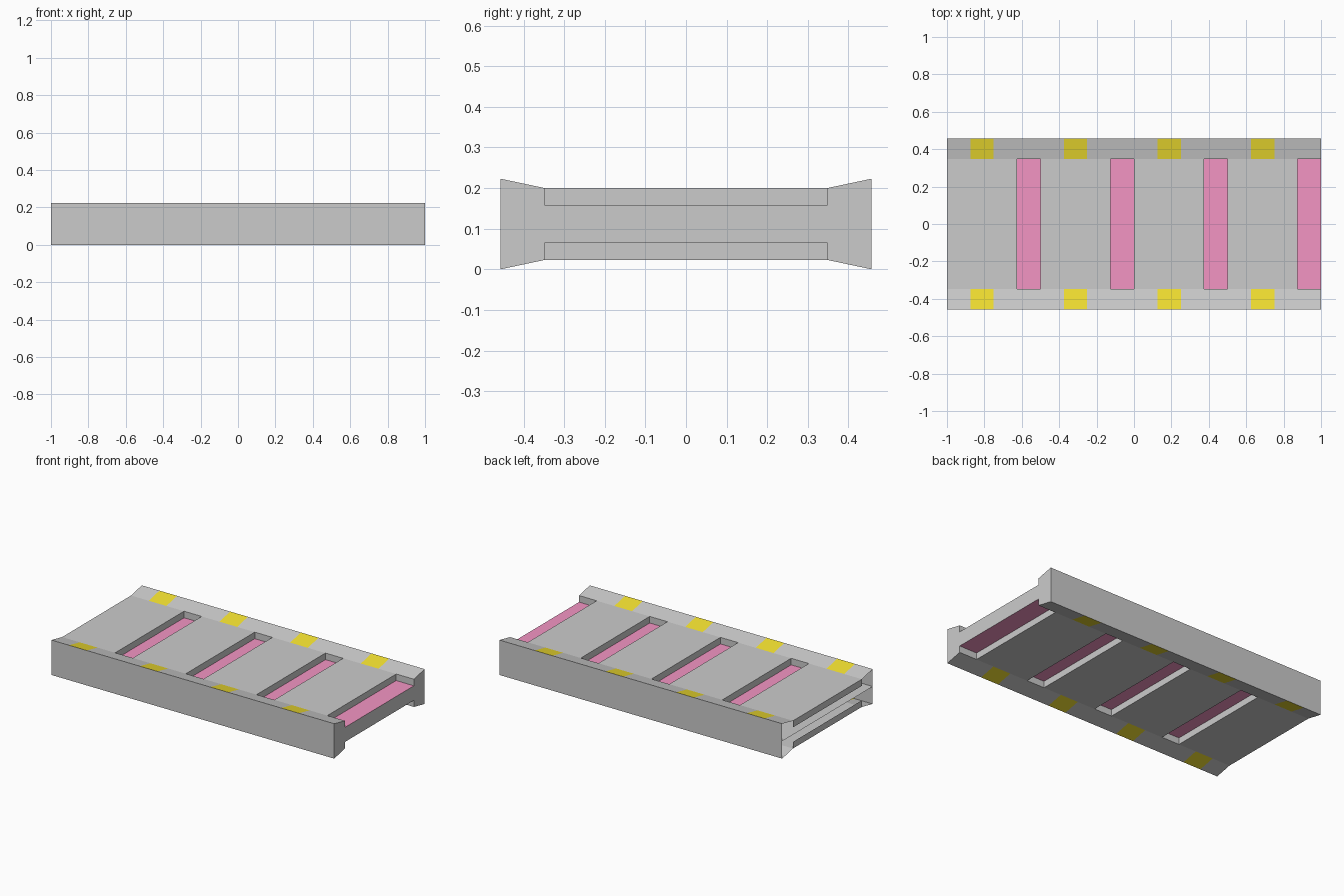
import bpy

if "Cube" in bpy.data.objects:
    bpy.data.objects.remove(bpy.data.objects["Cube"])

# Half section, measured from the mid height
MID = 0.1115
W, V = 0.457, 0.348            # outer edge, inner edge of sloped rims
RIM, DECK, SLOT = 0.1115, 0.0885, 0.0465   # heights above the middle
STEP = 0.5                     # module length
XA, XB, XC = 0.125, 0.25, 0.375  # marker start, marker end, slot start


def material(name, rgb):
    m = bpy.data.materials.new(name)
    m.diffuse_color = (*rgb, 1)
    m.use_nodes = True
    m.node_tree.nodes["Principled BSDF"].inputs["Base Color"].default_value = m.diffuse_color
    return m


def build(name, polys, mat=None, repeat=4):
    """Mesh from polygons, repeated along x and mirrored about mid height."""
    verts, faces = [], []
    for p in polys:
        faces.append(range(len(verts), len(verts) + len(p)))
        verts += p
    me = bpy.data.meshes.new(name)
    me.from_pydata(verts, [], [list(f) for f in faces])
    ob = bpy.data.objects.new(name, me)
    bpy.context.collection.objects.link(ob)
    ob.location = (-1, 0, MID)
    if mat:
        me.materials.append(mat)
    if repeat > 1:
        arr = ob.modifiers.new("repeat", 'ARRAY')
        arr.count = repeat
        arr.use_relative_offset = False
        arr.use_constant_offset = True
        arr.constant_offset_displace = (STEP, 0, 0)
    mir = ob.modifiers.new("mirror", 'MIRROR')
    mir.use_axis = (False, False, True)
    mir.use_clip = False
    return ob


def along(x0, x1, a, b):
    """Quad swept along x between section points a and b."""
    return [(x0, *a), (x1, *a), (x1, *b), (x0, *b)]


def across(x, z0, z1):
    """Slot end wall, facing -x for z0 < z1."""
    return [(x, -V, z0), (x, -V, z1), (x, V, z1), (x, V, z0)]


yellow = material("yellow", (0.88, 0.74, 0.03))
pink = material("pink", (0.9, 0.3, 0.55))

# Grey shell of one module: deck, outer sides, slot walls, plain rim
shell = [
    along(0, XC, (-V, DECK), (V, DECK)),
    along(0, STEP, (-W, 0), (-W, RIM)),
    along(0, STEP, (W, RIM), (W, 0)),
    along(XC, STEP, (-V, DECK), (-V, SLOT)),
    along(XC, STEP, (V, SLOT), (V, DECK)),
    across(XC, SLOT, DECK)[::-1],
    across(0, SLOT, DECK),
]
markers = []
for x0, x1, dest in ((0, XA, shell), (XA, XB, markers), (XB, STEP, shell)):
    dest.append(along(x0, x1, (-W, RIM), (-V, DECK)))
    dest.append(along(x0, x1, (V, DECK), (W, RIM)))

build("deck_shell", shell)
build("rim_markers", markers, yellow)
build("slot_floors", [along(XC, STEP, (-V, SLOT), (V, SLOT))], pink)

# Closed right end
section = [(-W, 0), (W, 0), (W, RIM), (V, DECK), (V, SLOT),
           (-V, SLOT), (-V, DECK), (-W, RIM)]
build("end_cap", [[(2, y, z) for y, z in section]], repeat=1)

# Middle sheet seen through the open left end
sheet = build("middle_sheet", [along(0, 2, (-W, 0), (W, 0))], repeat=1)
sheet.modifiers.clear()
